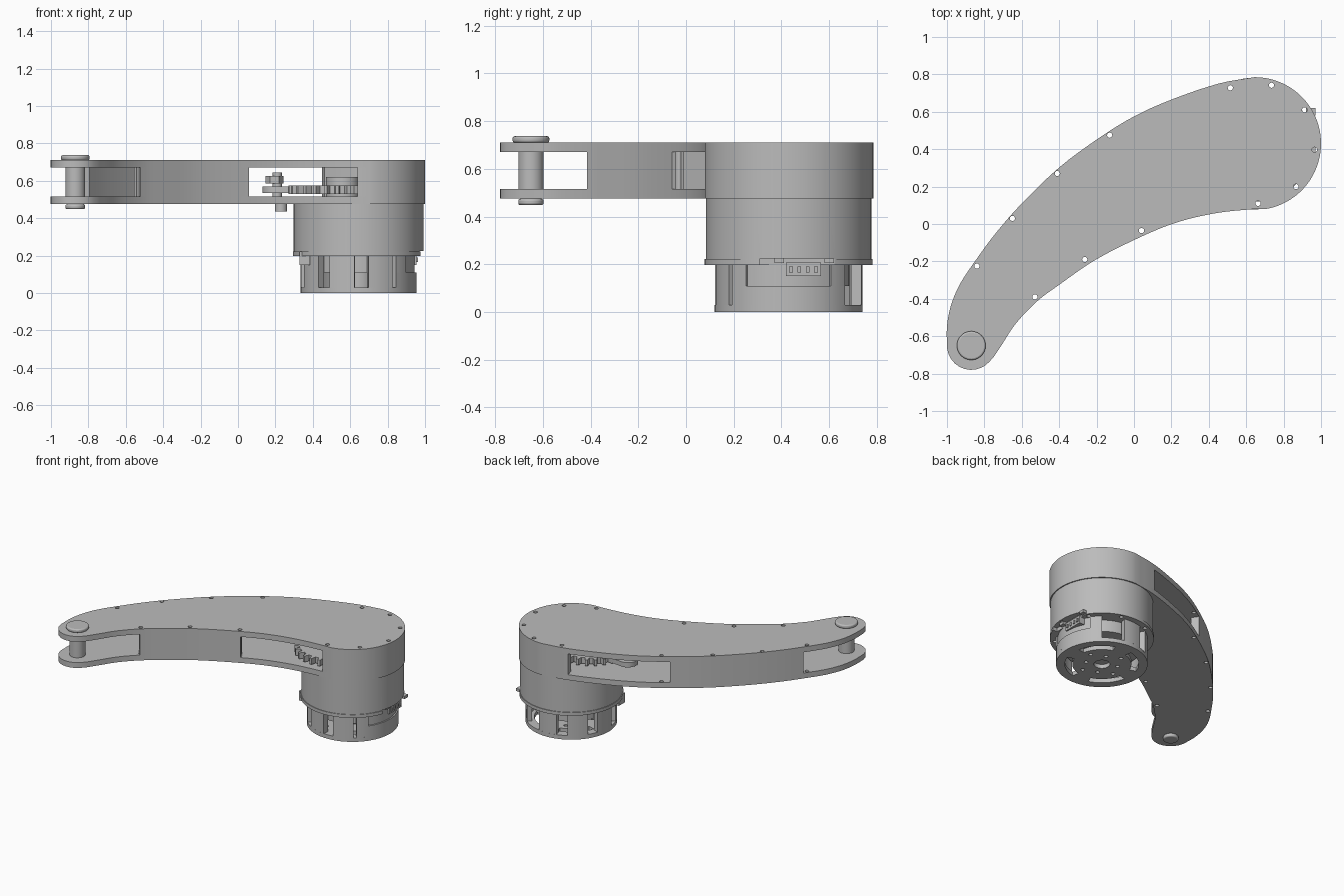
import bpy, bmesh, math
from mathutils import Vector

cube = bpy.data.objects.get("Cube")
if cube:
    bpy.data.objects.remove(cube, do_unlink=True)

grey = bpy.data.materials.new("plain grey")
grey.use_nodes = True
tone = (0.5, 0.5, 0.5, 1)
grey.diffuse_color = tone
grey.node_tree.nodes["Principled BSDF"].inputs["Base Color"].default_value = tone

MX, MY = 0.645, 0.43        # motor axis
PX, PY = -0.87, -0.65       # pivot pin axis
LOW, LOW_IN, TOP_IN, TOP = 0.475, 0.515, 0.67, 0.71


def make(name, bm):
    bmesh.ops.recalc_face_normals(bm, faces=bm.faces)
    me = bpy.data.meshes.new(name)
    bm.to_mesh(me)
    bm.free()
    me.materials.append(grey)
    ob = bpy.data.objects.new(name, me)
    bpy.context.collection.objects.link(ob)
    return ob


def prism(name, pts, z0, z1):
    """Extrude a flat outline from z0 to z1."""
    bm = bmesh.new()
    face = bm.faces.new([bm.verts.new((p[0], p[1], z0)) for p in pts])
    ext = bmesh.ops.extrude_face_region(bm, geom=[face])
    verts = [v for v in ext["geom"] if isinstance(v, bmesh.types.BMVert)]
    bmesh.ops.translate(bm, verts=verts, vec=(0, 0, z1 - z0))
    return make(name, bm)


def arc(cx, cy, r, a0, a1, n):
    return [(cx + r * math.cos(math.radians(a0 + (a1 - a0) * i / n)),
             cy + r * math.sin(math.radians(a0 + (a1 - a0) * i / n))) for i in range(n + 1)]


def cyl(name, x, y, r, z0, z1, n=32):
    return prism(name, arc(x, y, r, 0, 360, n)[:-1], z0, z1)


def sector(name, r0, r1, a0, a1, z0, z1):
    """Curved block around the motor axis."""
    n = max(4, int(abs(a1 - a0) / 6))
    return prism(name, arc(MX, MY, r1, a0, a1, n) + arc(MX, MY, r0, a1, a0, n), z0, z1)


def box(name, x0, x1, y0, y1, z0, z1):
    return prism(name, [(x0, y0), (x1, y0), (x1, y1), (x0, y1)], z0, z1)


def cut(target, cutters):
    for c in cutters:
        c.hide_render = True
        mod = target.modifiers.new("cut", "BOOLEAN")
        mod.operation, mod.solver, mod.object = "DIFFERENCE", "EXACT", c
    deps = bpy.context.evaluated_depsgraph_get()
    me = bpy.data.meshes.new_from_object(target.evaluated_get(deps))
    target.modifiers.clear()
    target.data = me


def drop(objs):
    for o in objs:
        bpy.data.objects.remove(o, do_unlink=True)


def spline(pts, sub=4):
    """Catmull-Rom curve through the points."""
    p = [Vector(q) for q in pts]
    p = [2 * p[0] - p[1]] + p + [2 * p[-1] - p[-2]]
    out = []
    for a, b, c, d in zip(p, p[1:], p[2:], p[3:]):
        for i in range(sub):
            t = i / sub
            out.append(0.5 * (2 * b + (c - a) * t + (2 * a - 5 * b + 4 * c - d) * t * t
                              + (3 * b - a - 3 * c + d) * t ** 3))
    return out + [p[-2]]


def wall(name, pts, thick=0.055):
    """Upright wall following a path, thickened to the path's left side."""
    p = [Vector(q) for q in pts]
    inner = []
    for i, q in enumerate(p):
        d = (p[min(i + 1, len(p) - 1)] - p[max(i - 1, 0)]).normalized()
        inner.append(q + Vector((-d.y, d.x)) * thick)
    return prism(name, p + inner[::-1], LOW_IN, TOP_IN)


# Arm outline, counter-clockwise: back edge, pivot end, front edge, motor end
back = spline([(0.645, 0.785), (0.45, 0.75), (0.2, 0.665), (0, 0.575), (-0.19, 0.458),
               (-0.4, 0.302), (-0.6, 0.11), (-0.74, -0.05), (-0.84, -0.185),
               (-0.93, -0.32), (-0.98, -0.44), (-1, -0.55), (-1, -0.65)])
tip = arc(PX, PY, 0.13, 190, 320, 10)
front = spline([(-0.75, -0.71), (-0.7, -0.635), (-0.63, -0.53), (-0.52, -0.415), (-0.4, -0.325),
                (-0.2, -0.188), (0.06, -0.058), (0.25, 0.015), (0.45, 0.06), (0.64, 0.08)])
bulb = arc(MX, MY, 0.355, -80, 85, 36)
outline = back + tip + front + bulb
arm = [prism("arm_bottom_plate", outline, LOW, LOW_IN),
       prism("arm_top_plate", outline, TOP_IN, TOP),
       wall("arm_back_wall", [p for p in back if -0.845 < p[0] < -0.185]),
       wall("arm_front_wall", [p for p in front if -0.525 < p[0] < 0.065]),
       wall("arm_motor_wall", front[-1:] + bulb + [p for p in back if p[0] > 0.445])]

# Motor housing with a slim lip
housing = cyl("motor_housing", MX, MY, 0.347, 0.2, LOW, 72)
lip = cyl("motor_housing_lip", MX, MY, 0.352, 0.198, 0.222, 72)
notch = box("notch_cutter", 0.94, 1.1, 0.31, 0.66, 0.15, 0.225)
cut(housing, [notch])
cut(lip, [notch])
drop([notch])

# Screw holes along the rim
screws = [(0.515, 0.728), (0.735, 0.742), (0.912, 0.61), (0.965, 0.397), (0.866, 0.2),
          (0.663, 0.11), (0.04, -0.035), (-0.263, -0.19), (-0.53, -0.39), (-0.84, -0.225),
          (-0.65, 0.03), (-0.41, 0.27), (-0.13, 0.475)]
holes = [cyl("screw_hole_cutter", x, y, 0.014, 0.15, 0.8, 12) for x, y in screws]
for part in arm + [housing, lip]:
    cut(part, holes)
drop(holes)

# Motor base disc with arc slots and bolt holes
base = cyl("motor_base_disc", MX, MY, 0.31, 0, 0.03, 72)
slots = [sector("slot_cutter", 0.2, 0.25, a + 12, a + 72, -0.1, 0.1) for a in range(0, 360, 90)]
for i in range(8):
    a = math.radians(45 * i + 20)
    r = 0.11 if i % 2 else 0.15
    slots.append(cyl("bolt_hole_cutter", MX + r * math.cos(a), MY + r * math.sin(a),
                     0.014, -0.1, 0.1, 12))
slots.append(cyl("center_hole_cutter", MX, MY, 0.055, -0.1, 0.1, 24))
cut(base, slots)
drop(slots)

# Motor base posts, coil ring and core
for a in (93, 133, 173, 213, 253, 293):
    sector("motor_post", 0.265, 0.31, a - 13, a + 13, 0.03, 0.2)
sector("connector_wall_lower", 0.275, 0.31, -50, 50, 0.03, 0.11)
sector("connector_wall_recess", 0.275, 0.3, -35, 35, 0.11, 0.2)
for side in (-1, 1):
    sector("connector_wall_side", 0.275, 0.31, side * 35, side * 50, 0.11, 0.2)
cyl("motor_coils", MX, MY, 0.255, 0.11, 0.2, 48)
cyl("motor_core", MX, MY, 0.09, 0.03, 0.11, 32)

# Connectors on the motor base
box("side_connector", 0.9, 0.955, 0.42, 0.565, 0.15, 0.208)
for y in (0.44, 0.475, 0.51, 0.545):
    box("connector_pin", 0.95, 0.962, y - 0.008, y + 0.008, 0.165, 0.19)
for y in (0.39, 0.6):
    box("connector_clip", 0.92, 0.97, y - 0.02, y + 0.02, 0.205, 0.225)
box("small_connector", 0.33, 0.385, 0.25, 0.32, 0.15, 0.222)

# Drive gear inside the arm
teeth, gear = 26, []
for i in range(teeth):
    for f, r in ((0, 0.225), (0.22, 0.225), (0.36, 0.26), (0.64, 0.26), (0.78, 0.225)):
        a = 2 * math.pi * (i + f) / teeth
        gear.append((0.53 + r * math.cos(a), 0.36 + r * math.sin(a)))
prism("drive_gear", gear, 0.53, 0.575)
cyl("gear_hub", 0.56, 0.38, 0.09, LOW_IN, 0.62)

# Idler lever with its shaft and nuts
prism("idler_lever", arc(0.2, 0.4, 0.07, 90, 270, 10) + arc(0.36, 0.4, 0.05, -90, 90, 10),
      0.535, 0.57)
cyl("idler_shaft", 0.21, 0.4, 0.025, LOW_IN, 0.645, 20)
cyl("idler_upper_nut", 0.195, 0.4, 0.047, 0.585, 0.625, 6)
cyl("idler_lower_nut", 0.23, 0.4, 0.033, 0.435, LOW, 16)

# Pivot pin with rounded heads
cyl("pivot_pin", PX, PY, 0.053, LOW, TOP)
for name, r, z0, z1 in (("pivot_top_head", 0.077, TOP, 0.737), ("pivot_bottom_head", 0.053, 0.448, LOW)):
    head = cyl(name, PX, PY, r, z0, z1, 40)
    bev = head.modifiers.new("round", "BEVEL")
    bev.width, bev.segments, bev.limit_method = 0.009, 3, "ANGLE"

# Smooth curved sides, sharp rims
bpy.ops.object.select_all(action="DESELECT")
for ob in bpy.context.collection.objects:
    if ob.type == "MESH" and grey.name in ob.data.materials:
        ob.select_set(True)
        bpy.context.view_layer.objects.active = ob
bpy.ops.object.shade_smooth_by_angle(angle=math.radians(25))
